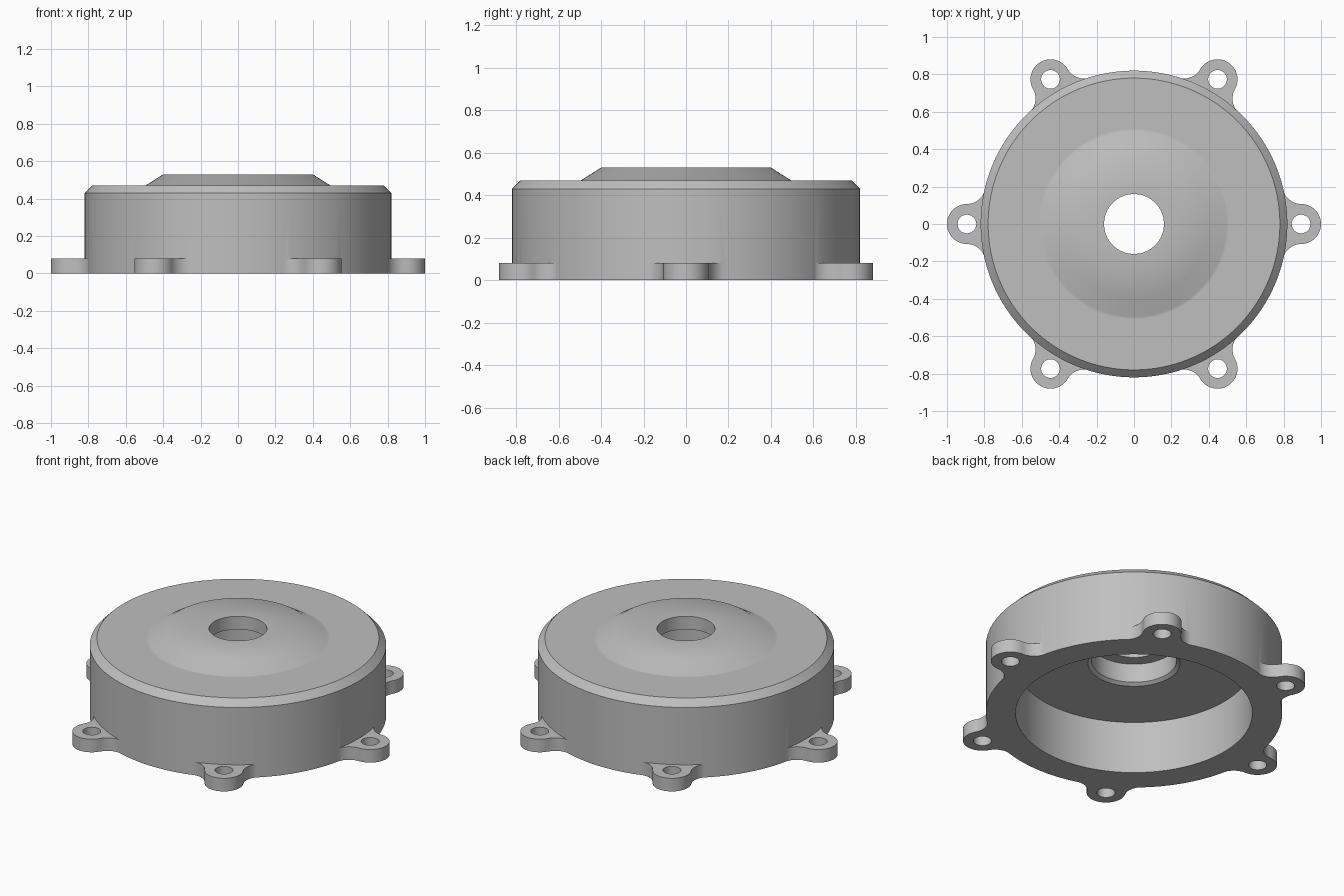
import bpy, bmesh
from math import cos, sin, pi, acos, atan2, radians
from mathutils import Matrix, Vector

cube = bpy.data.objects.get("Cube")
if cube:
    bpy.data.objects.remove(cube, do_unlink=True)

BODY_R = 0.82
LUG_DIST, LUG_R, LUG_H = 0.893, 0.107, 0.08
FILLET_R, HOLE_R = 0.1, 0.05

grey = bpy.data.materials.new("cast_grey")
grey.use_nodes = True
colour = (0.52, 0.52, 0.52, 1)
grey.diffuse_color = colour
for node in grey.node_tree.nodes:
    if node.type == 'BSDF_PRINCIPLED':
        node.inputs["Base Color"].default_value = colour


def make_object(name, bm):
    bmesh.ops.recalc_face_normals(bm, faces=bm.faces[:])
    mesh = bpy.data.meshes.new(name)
    bm.to_mesh(mesh)
    bm.free()
    mesh.materials.append(grey)
    obj = bpy.data.objects.new(name, mesh)
    bpy.context.collection.objects.link(obj)
    return obj


def revolve(name, profile, steps):
    """Turn a closed (radius, z) profile around the z axis."""
    bm = bmesh.new()
    rings = []
    for i in range(steps):
        a = 2 * pi * i / steps
        rings.append([bm.verts.new((r * cos(a), r * sin(a), z)) for r, z in profile])
    count = len(profile)
    for i in range(steps):
        here, after = rings[i], rings[(i + 1) % steps]
        for j in range(count):
            k = (j + 1) % count
            bm.faces.new((here[j], after[j], after[k], here[k]))
    return make_object(name, bm)


def arc(centre, radius, start, end, steps):
    angles = [start + (end - start) * i / steps for i in range(steps + 1)]
    return [Vector((centre.x + radius * cos(a), centre.y + radius * sin(a))) for a in angles]


def lug_outline():
    """Rounded ear that flows into the wall through concave fillets."""
    reach = BODY_R - 0.002 + FILLET_R
    span = LUG_R + FILLET_R
    turn = acos((reach ** 2 + LUG_DIST ** 2 - span ** 2) / (2 * reach * LUG_DIST))
    centre = Vector((LUG_DIST, 0))
    fillet = Vector((reach * cos(turn), reach * sin(turn)))
    lean = atan2(fillet.y, fillet.x - LUG_DIST)
    half = arc(centre, LUG_R, 0, lean, 14)
    half += arc(fillet, FILLET_R, lean + pi, turn + pi, 10)[1:]
    half.append(Vector((0.72 * cos(turn), 0.72 * sin(turn))))
    return half + [Vector((p.x, -p.y)) for p in reversed(half[1:])]


# Cup-shaped body: wall, chamfer, raised hub, bore, bearing seat and cavity
housing = revolve("housing", [
    (0.655, 0), (BODY_R, 0), (BODY_R, 0.43), (0.78, 0.47),
    (0.51, 0.47), (0.495, 0.47), (0.40, 0.53), (0.16, 0.53),
    (0.16, 0.45), (0.235, 0.45), (0.235, 0.335), (0.255, 0.32),
    (0.655, 0.32)], 128)

# Six mounting lugs with rounded top edges
bm = bmesh.new()
outline = lug_outline()
for i in range(6):
    rot = Matrix.Rotation(i * pi / 3, 3, 'Z')
    low = [bm.verts.new(rot @ Vector((p.x, p.y, 0))) for p in outline]
    high = [bm.verts.new(rot @ Vector((p.x, p.y, LUG_H))) for p in outline]
    bm.faces.new(low[::-1])
    top = bm.faces.new(high)
    for j in range(len(low)):
        k = (j + 1) % len(low)
        bm.faces.new((low[j], low[k], high[k], high[j]))
    bmesh.ops.bevel(bm, geom=list(top.edges), offset=0.02, offset_type='OFFSET',
                    segments=4, profile=0.5, affect='EDGES')
lugs = make_object("mounting_lugs", bm)

# Bolt hole cutters
bm = bmesh.new()
for i in range(6):
    place = Matrix.Rotation(i * pi / 3, 4, 'Z') @ Matrix.Translation((LUG_DIST, 0, 0.04))
    bmesh.ops.create_cone(bm, cap_ends=True, segments=32, radius1=HOLE_R,
                          radius2=HOLE_R, depth=0.2, matrix=place)
holes = make_object("bolt_hole_cutters", bm)
holes.hide_render = True

# Join lugs to the body, drill the holes, and drop the helpers
bpy.ops.object.select_all(action='DESELECT')
housing.select_set(True)
bpy.context.view_layer.objects.active = housing
for helper, operation in ((lugs, 'UNION'), (holes, 'DIFFERENCE')):
    mod = housing.modifiers.new(helper.name, 'BOOLEAN')
    mod.operation = operation
    mod.solver = 'EXACT'
    mod.object = helper
    bpy.ops.object.modifier_apply(modifier=mod.name)
    bpy.data.objects.remove(helper, do_unlink=True)

bpy.ops.object.shade_smooth_by_angle(angle=radians(36))
